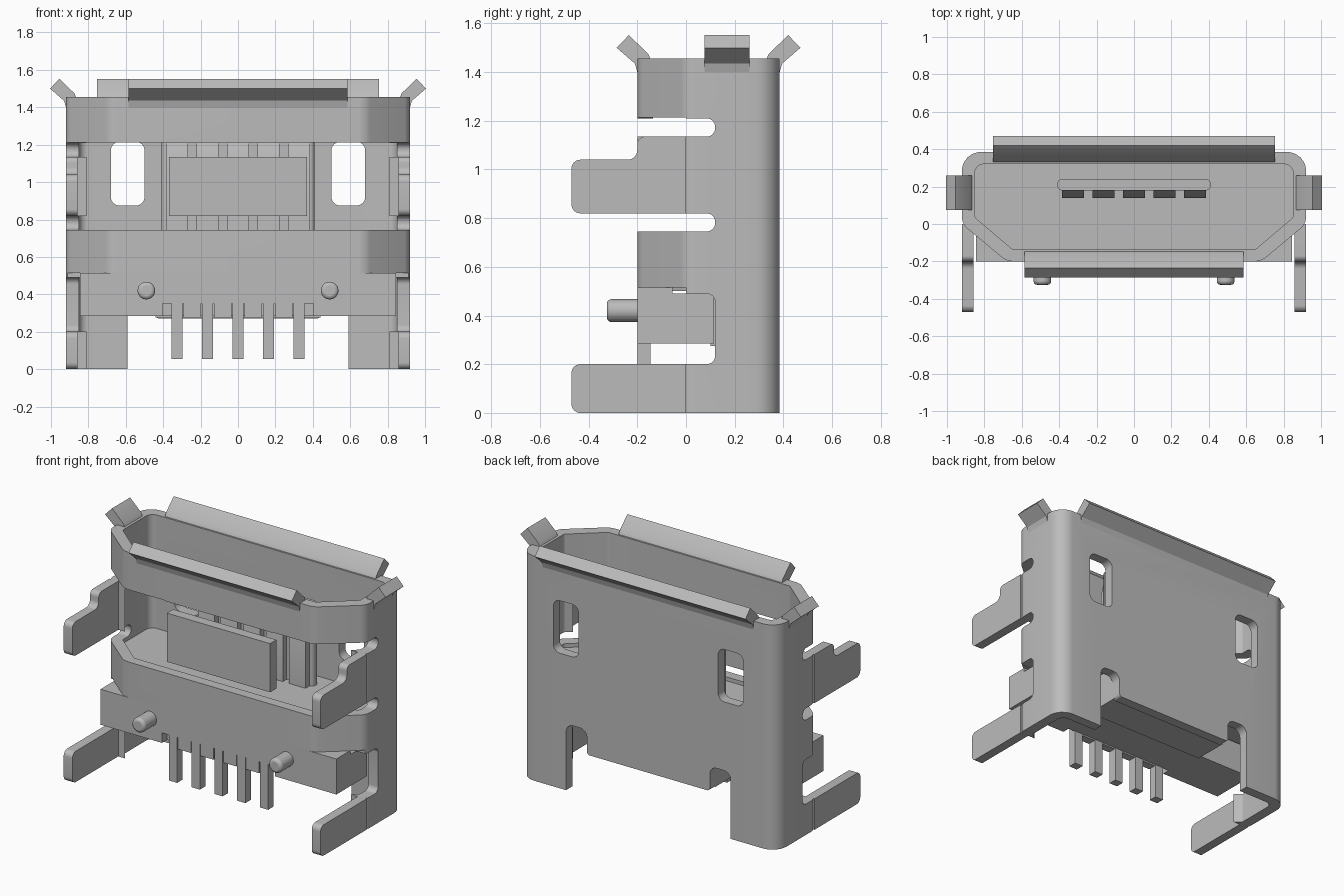
import bpy, bmesh, math
from mathutils import Vector

cube = bpy.data.objects.get("Cube")
if cube:
    bpy.data.objects.remove(cube, do_unlink=True)

metal = bpy.data.materials.new("plain_grey")
metal.use_nodes = True
GREY = (0.5, 0.5, 0.5, 1)
metal.diffuse_color = GREY
metal.node_tree.nodes["Principled BSDF"].inputs["Base Color"].default_value = GREY


def fillet(corners, steps=6):
    """Round each (a, b, radius) corner of a closed outline."""
    out = []
    for i, c in enumerate(corners):
        p = Vector(c[:2])
        r = c[2] if len(c) > 2 else 0
        if not r:
            out.append(p)
            continue
        u = (Vector(corners[i - 1][:2]) - p).normalized()
        v = (Vector(corners[(i + 1) % len(corners)][:2]) - p).normalized()
        half = u.angle(v) / 2
        start, end = p + u * r / math.tan(half), p + v * r / math.tan(half)
        centre = p + (u + v).normalized() * r / math.sin(half)
        a, b = start - centre, end - centre
        for k in range(steps + 1):
            d = a.lerp(b, k / steps).normalized() * r
            out.append(centre + d)
    return out


def prism(name, corners, axis, lo, hi):
    """Extrude a filleted outline along an axis."""
    place = {"x": lambda a, b, t: (t, a, b),
             "y": lambda a, b, t: (a, t, b),
             "z": lambda a, b, t: (a, b, t)}[axis]
    bm = bmesh.new()
    pts = fillet(corners)
    face = bm.faces.new([bm.verts.new(place(p.x, p.y, lo)) for p in pts])
    moved = bmesh.ops.extrude_face_region(bm, geom=[face])["geom"]
    verts = [g for g in moved if isinstance(g, bmesh.types.BMVert)]
    bmesh.ops.translate(bm, verts=verts, vec=place(0, 0, hi - lo))
    bmesh.ops.recalc_face_normals(bm, faces=bm.faces)
    mesh = bpy.data.meshes.new(name)
    bm.to_mesh(mesh)
    bm.free()
    mesh.materials.append(metal)
    ob = bpy.data.objects.new(name, mesh)
    bpy.context.collection.objects.link(ob)
    return ob


def rect(a0, a1, b0, b1, r=0):
    return [(a0, b0, r), (a1, b0, r), (a1, b1, r), (a0, b1, r)]


def cut(ob, *args):
    """Subtract a prism from an object."""
    tool = prism("cutter", *args)
    tool.hide_render = True
    mod = ob.modifiers.new("cut", "BOOLEAN")
    mod.operation, mod.solver, mod.object = "DIFFERENCE", "EXACT", tool
    bpy.context.view_layer.objects.active = ob
    bpy.ops.object.modifier_apply(modifier=mod.name)
    bpy.data.objects.remove(tool, do_unlink=True)


def both(half):
    """Complete a symmetric outline from its +x half."""
    return half + [(-c[0],) + tuple(c[1:]) for c in reversed(half)]


TOP = 1.455
outer = both([(0.92, 0.385, 0.1), (0.92, 0, 0.08), (0.68, -0.2, 0.1)])
inner = both([(0.85, 0.32, 0.045), (0.85, 0.035, 0.02), (0.65, -0.135, 0.02)])

# Folded shell
shell = prism("shell", outer, "z", 0, TOP)
cut(shell, inner, "z", -0.1, TOP + 0.1)

# Open front below the skirt, and the notched back edge
cut(shell, rect(-0.6, 0, -0.1, 0.515), "x", -1.2, 1.2)
cut(shell, both([(0.59, -0.1), (0.59, 0.43, 0.05), (0.44, 0.43, 0.05),
                 (0.44, 0.27, 0.02)]), "y", 0.2, 0.6)

# Side slots with rounded ends
for z0, z1 in ((0.2, 0.49), (0.745, 0.82), (1.135, 1.21)):
    cut(shell, rect(-0.6, 0.12, z0, z1, 0.035), "x", -1.2, 1.2)

# Front corner windows and back latch holes
for s in (-1, 1):
    a, b = sorted((s * 0.37, s * 1.1))
    cut(shell, rect(a, b, 0.745, 1.213, 0.025), "y", -0.4, 0.0)
    a, b = sorted((s * 0.5, s * 0.68))
    cut(shell, rect(a, b, 0.875, 1.215, 0.045), "y", 0.2, 0.6)

# Mounting legs reaching forward from the side walls
low_leg = rect(-0.47, 0, 0, 0.2)
low_leg[0] += (0.035,)
low_leg[3] += (0.035,)
low_leg = [(c[0], c[1]) + tuple(c[-1:] if len(c) > 3 else ()) for c in low_leg]
mid_leg = [(0, 0.82), (-0.47, 0.82, 0.035), (-0.47, 1.04, 0.035),
           (-0.2, 1.04, 0.04), (-0.2, 1.135, 0.03), (0, 1.135)]
for side, s in (("left", 1), ("right", -1)):
    a, b = sorted((s * 0.858, s * 0.92))
    prism(side + "_lower_leg", low_leg, "x", a, b)
    prism(side + "_middle_leg", mid_leg, "x", a, b)


def flap(wall, s):
    """Profile of a lip bent outward from a wall."""
    return [(wall - s * 0.064, 1.4), (wall - s * 0.064, 1.43),
            (wall - s * 0.045, 1.475), (wall + s * 0.035, 1.552),
            (wall + s * 0.085, 1.5), (wall + s * 0.01, 1.435),
            (wall, 1.4)]


# Flared lips around the mouth
prism("back_lip", flap(0.385, 1), "x", -0.755, 0.755)
prism("front_lip", flap(-0.2, -1), "x", -0.585, 0.585)
prism("left_lip", flap(0.92, 1), "y", 0.075, 0.26)
prism("right_lip", flap(-0.92, -1), "y", 0.075, 0.26)

# Insulating body: stepped base block, rear core and socket floor
base = prism("base_block", [(-0.2, 0.285), (0.115, 0.285), (0.115, 0.49),
                            (-0.055, 0.49), (-0.055, 0.515), (-0.2, 0.515)],
             "x", -0.845, 0.845)
cut(base, rect(-0.405, 0.405, 0.2, 0.35), "y", -0.3, -0.15)
prism("rear_core", rect(-0.44, 0.44, 0.1, 0.33), "z", 0.275, 0.7)
prism("socket_floor", inner, "z", 0.5, 0.72)

# Tongue with tapered contacts
prism("tongue", rect(-0.41, 0.41, 0.18, 0.24, 0.025), "z", 0.7, 1.25)
contact = [(0.14, 0.7), (0.14, 1.12), (0.185, 1.24), (0.185, 0.7)]
for i in range(-2, 3):
    x = i * 0.163
    prism("contact", contact, "x", x - 0.06, x + 0.06)
    # Solder pins and the ribs between them
    prism("solder_pin", rect(x - 0.03, x + 0.03, -0.2, -0.145), "z", 0.055, 0.36)
    if i < 2:
        prism("pin_rib", rect(x + 0.035, x + 0.128, -0.2, -0.145), "z", 0.275, 0.36)

# Locating pegs on the front
for side, x in (("left", 0.49), ("right", -0.49)):
    bpy.ops.mesh.primitive_cylinder_add(vertices=32, radius=0.047, depth=0.175,
                                        location=(x, -0.2375, 0.42),
                                        rotation=(math.pi / 2, 0, 0))
    peg = bpy.context.object
    peg.name = side + "_peg"
    peg.data.materials.append(metal)
    bev = peg.modifiers.new("round", "BEVEL")
    bev.width, bev.segments = 0.018, 3

# Smooth the bends, keep the edges crisp
bpy.ops.object.select_all(action="DESELECT")
for ob in bpy.context.scene.objects:
    if ob.type == "MESH" and metal.name in ob.data.materials:
        ob.select_set(True)
        bpy.context.view_layer.objects.active = ob
bpy.ops.object.shade_smooth_by_angle(angle=math.radians(30))
